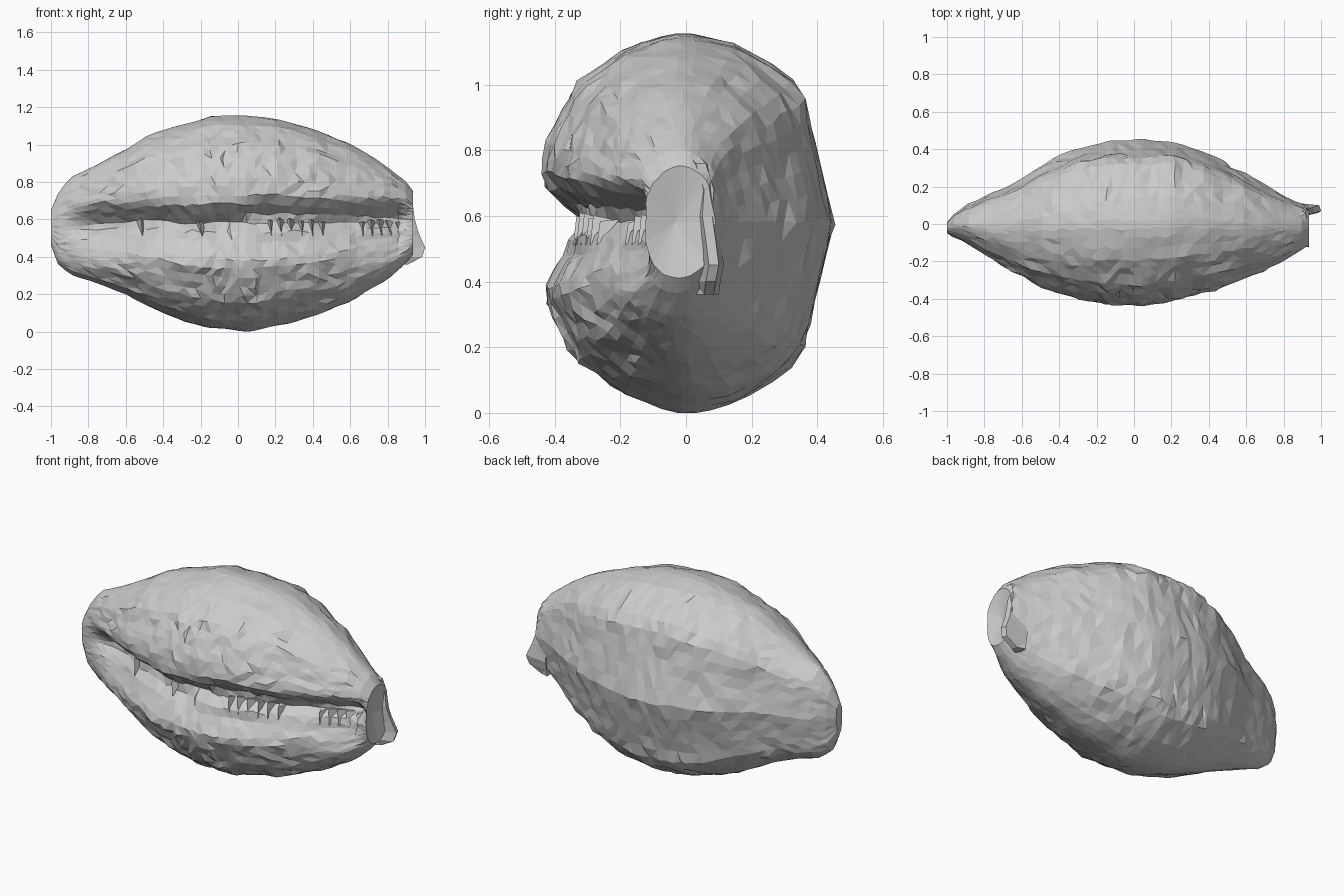
import bpy, bmesh, math, random
from mathutils import Vector, noise

if "Cube" in bpy.data.objects:
    bpy.data.objects.remove(bpy.data.objects["Cube"])

random.seed(4)

# Outline stations: x, top z, bottom z, front y, back y
OUTLINE = [
    (-1.00, 0.65, 0.46, -0.05, 0.01), (-0.97, 0.73, 0.37, -0.07, 0.05),
    (-0.90, 0.825, 0.305, -0.11, 0.10), (-0.75, 0.895, 0.255, -0.20, 0.17),
    (-0.60, 0.975, 0.20, -0.285, 0.24), (-0.47, 1.055, 0.13, -0.355, 0.33),
    (-0.30, 1.105, 0.06, -0.405, 0.405), (-0.15, 1.152, 0.02, -0.435, 0.44),
    (0.05, 1.156, 0.00, -0.445, 0.452), (0.22, 1.138, 0.03, -0.415, 0.44),
    (0.40, 1.083, 0.08, -0.37, 0.375), (0.60, 1.005, 0.16, -0.29, 0.265),
    (0.80, 0.885, 0.28, -0.21, 0.15), (0.90, 0.80, 0.365, -0.16, 0.11),
    (0.935, 0.75, 0.41, -0.13, 0.09),
]
# Cross-section fullness: relative height from the middle, relative depth
BACK = [(0, 1), (0.4, 0.87), (0.72, 0.78), (0.85, 0.55), (0.95, 0.28), (1, 0)]
FRONT = [(0, 1), (0.4, 0.98), (0.73, 0.75), (0.92, 0.44), (1, 0)]


def lookup(table, x):
    for a, b in zip(table, table[1:]):
        if x <= b[0]:
            t = (x - a[0]) / (b[0] - a[0])
            return [p + (q - p) * t for p, q in zip(a[1:], b[1:])]
    return table[-1][1:]


def ramp(a, b, v):
    t = min(1, max(0, (v - a) / (b - a)))
    return t * t * (3 - 2 * t)


def slot_depth(x, z):
    # rounded upper lip, gentle slope over the lower lip, narrow deep crack
    along = ramp(-0.98, -0.72, x) * (1 - ramp(0.86, 0.95, x))
    low = 0.03 * (1 - ramp(-0.2, 0.2, x)) - 0.01 * math.sin(9 * x)
    shape = 1 - ramp(0.59 - low, 0.72 - 0.5 * low, z)
    lower = 0.08 * ramp(0.35, 0.52, z) + 0.065 * ramp(0.53 - low, 0.60 - low, z)
    return along * shape * lower


def make_object(name, bm):
    bmesh.ops.triangulate(bm, faces=[f for f in bm.faces if len(f.verts) > 3])
    bmesh.ops.recalc_face_normals(bm, faces=bm.faces)
    mesh = bpy.data.meshes.new(name)
    bm.to_mesh(mesh)
    bm.free()
    obj = bpy.data.objects.new(name, mesh)
    bpy.context.collection.objects.link(obj)
    return obj


def skin(bm, rings, dent=0.0):
    for r, s in zip(rings, rings[1:]):
        n = len(r)
        for i in range(n):
            bm.faces.new((r[i], r[(i + 1) % n], s[(i + 1) % n], s[i]))
    for r in (rings[0], rings[-1]):
        mid = sum((v.co for v in r), Vector()) / len(r)
        if r is rings[-1]:
            mid.x -= dent
        c = bm.verts.new(mid)
        for i in range(len(r)):
            bm.faces.new((c, r[i], r[(i + 1) % len(r)]))


# Shell body: sections lofted along x, with the mouth slot pressed in
bm = bmesh.new()
rings = []
STEPS, SIDES = 42, 54
for s in range(STEPS + 1):
    u = s / STEPS
    x = -1 + 1.935 * (u - 0.045 * math.sin(4 * math.pi * u) / math.pi)
    zt, zb, yf, yb = lookup(OUTLINE, x)
    ym, zm = (yf + yb) / 2, (zt + zb) / 2
    size = min(1, (zt - zb) / 1.0) ** 1.5
    ring = []
    for i in range(SIDES):
        t = 2 * math.pi * i / SIDES
        a = math.pi + t - 0.25 * math.sin(t)  # closer points around the slot
        c, d = math.cos(a), math.sin(a)
        k = 0.6 * ramp(0.75, 0.98, abs(d))  # round off over top and bottom
        z = zm + (zt - zm) * d
        oval = abs(c) ** 0.95
        if c > 0:
            y = ym + (yb - ym) * (k * oval + (1 - k) * lookup(BACK, abs(d))[0])
        else:
            y = ym - (ym - yf) * (k * oval + (1 - k) * lookup(FRONT, abs(d))[0])
            y += slot_depth(x, z)
        p = Vector((x, y, z))
        p += Vector((0, c, d)) * noise.noise(p * 7) * 0.008
        jx = 0.015 * size * (1 - 0.7 * abs(d) ** 4) if 0 < s < STEPS else 0
        jy = 0.003 * size
        p += Vector((random.uniform(-jx, jx), random.uniform(-jy, jy) * (1 + 3 * abs(d)),
                     random.uniform(-3 * jy, 3 * jy) * abs(c)))
        p.z = max(p.z, 0)
        ring.append(bm.verts.new(p))
    rings.append(ring)
skin(bm, rings, 0.03)
make_object("shell_body", bm)

# End flange: ragged rim standing out behind the right end of the slot
bm = bmesh.new()
rings = []
for x, y, z in [(0.885, 0.01, 0.80), (0.925, 0.045, 0.76), (0.935, 0.07, 0.68),
                (0.945, 0.065, 0.60), (0.965, 0.075, 0.53), (1.0, 0.085, 0.45),
                (0.985, 0.075, 0.40), (0.91, 0.07, 0.36)]:
    rings.append([bm.verts.new(p) for p in (
        (x, y - 0.015, z), (x - 0.01, y + 0.015, z),
        (0.85, y + 0.03, z), (0.85, y - 0.05, z))])
skin(bm, rings)
make_object("end_flange", bm)

# Slot teeth: slanted ridges rising from the lower lip into the slot
bm = bmesh.new()
xs = [0.17 + 0.055 * i for i in range(6)] + [0.66 + 0.05 * i for i in range(5)]
xs += [-0.52, -0.20]
for x in xs:
    yf = lookup(OUTLINE, x)[2]
    h = random.uniform(0.0, 0.035)
    w = random.uniform(0.015, 0.03)
    b = [bm.verts.new(p) for p in (
        (x + 0.01, yf + 0.08, 0.51), (x + w, yf + 0.15, 0.59),
        (x - w, yf + 0.15, 0.59))]
    tip = bm.verts.new((x + random.uniform(-0.02, 0.005), yf + 0.09, 0.58 + h))
    for i in range(3):
        bm.faces.new((tip, b[i], b[(i + 1) % 3]))
    bm.faces.new(b)
make_object("slot_teeth", bm)
